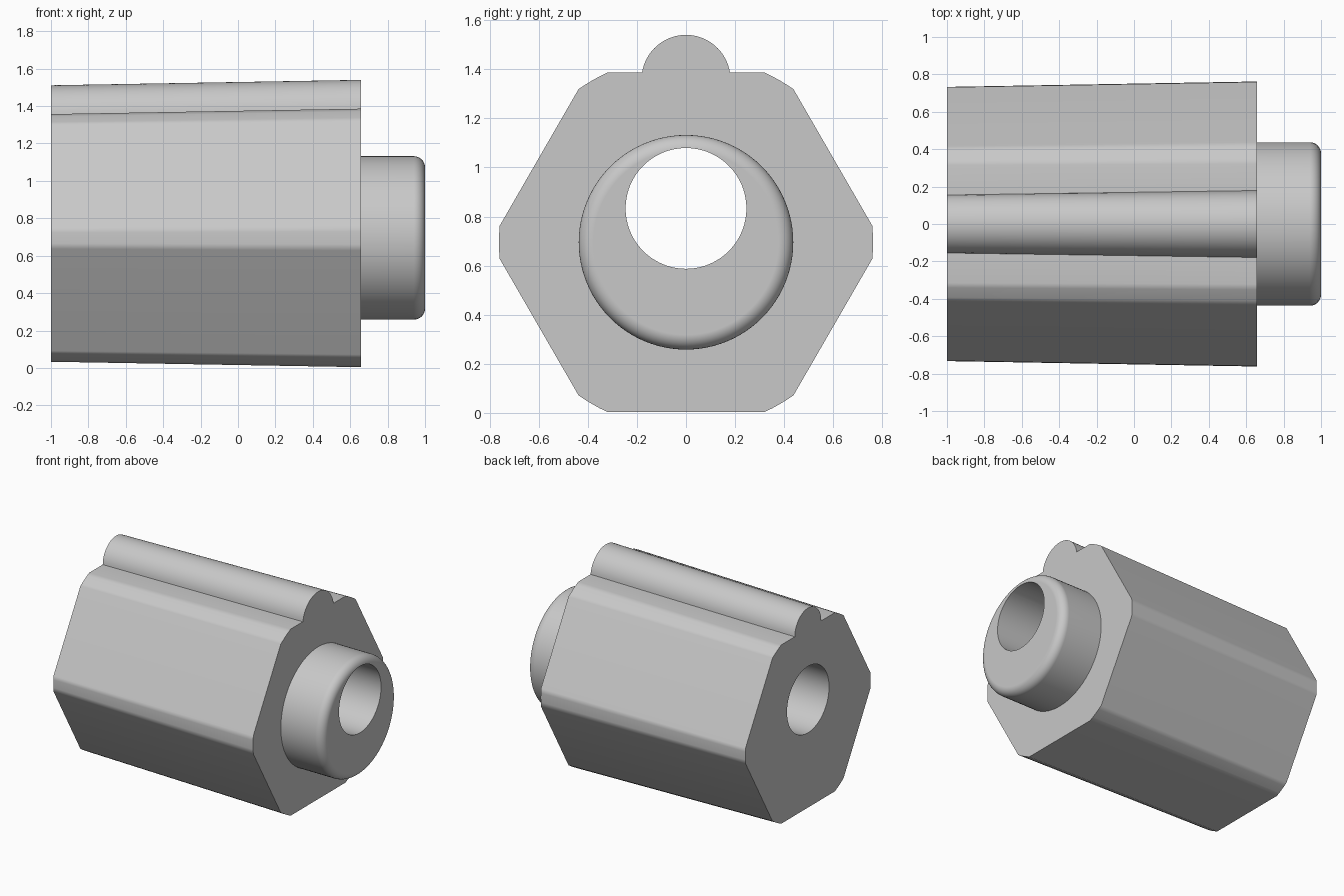
import bpy, bmesh
from math import sin, cos, acos, asin, pi, radians

if "Cube" in bpy.data.objects:
    bpy.data.objects.remove(bpy.data.objects["Cube"])

grey = bpy.data.materials.new("light grey")
grey.use_nodes = True
colour = (0.58, 0.58, 0.58, 1)
grey.diffuse_color = colour
grey.node_tree.nodes["Principled BSDF"].inputs["Base Color"].default_value = colour

AXIS_Z = 0.695
BORE_Z = 0.833
FACE_X = 0.657


def loft(name, rings):
    """Skin equal-sized closed rings of 3D points and cap both ends."""
    bm = bmesh.new()
    loops = [[bm.verts.new(p) for p in ring] for ring in rings]
    n = len(loops[0])
    for a, b in zip(loops, loops[1:]):
        for i in range(n):
            j = (i + 1) % n
            bm.faces.new((a[i], a[j], b[j], b[i]))
    bm.faces.new(loops[0])
    bm.faces.new(loops[-1])
    bmesh.ops.recalc_face_normals(bm, faces=bm.faces)
    mesh = bpy.data.meshes.new(name)
    bm.to_mesh(mesh)
    bm.free()
    mesh.materials.append(grey)
    obj = bpy.data.objects.new(name, mesh)
    bpy.context.collection.objects.link(obj)
    return obj


def circle(x, r, z, n=96):
    return [(x, r * cos(2 * pi * i / n), z + r * sin(2 * pi * i / n)) for i in range(n)]


def body_ring(x, apothem, radius, rib_radius, rib_top):
    """Hexagon with rounded-off corners and a round rib on the top flat."""
    half = acos(apothem / radius)
    rib_z = rib_top - rib_radius
    start = asin((AXIS_Z + apothem - rib_z) / rib_radius)
    steps = 32
    ring = []
    for i in range(steps + 1):
        t = start + (pi - 2 * start) * i / steps
        ring.append((x, rib_radius * cos(t), rib_z + rib_radius * sin(t)))
    for side in range(6):
        first = pi / 2 + side * pi / 3 + half
        for i in range(5):
            t = first + (pi / 3 - 2 * half) * i / 4
            ring.append((x, radius * cos(t), AXIS_Z + radius * sin(t)))
    return ring


# Tapered body with the rib along its top
body = loft("body", [body_ring(-1, 0.662, 0.733, 0.155, 1.511),
                     body_ring(FACE_X, 0.691, 0.762, 0.181, 1.54)])

# Round boss with a filleted end
boss_r, fillet = 0.437, 0.06
profile = [(FACE_X - 0.1, boss_r)]
for i in range(9):
    t = pi / 2 * i / 8
    profile.append((1 - fillet + fillet * sin(t), boss_r - fillet + fillet * cos(t)))
boss = loft("boss_tool", [circle(x, r, AXIS_Z) for x, r in profile])

# Off-centre bore through everything
bore = loft("bore_cutter", [circle(-1.2, 0.246, BORE_Z), circle(1.2, 0.246, BORE_Z)])

bpy.ops.object.select_all(action="DESELECT")
bpy.context.view_layer.objects.active = body
body.select_set(True)
for tool, operation in ((boss, "UNION"), (bore, "DIFFERENCE")):
    tool.hide_render = True
    mod = body.modifiers.new(tool.name, "BOOLEAN")
    mod.operation = operation
    mod.solver = "EXACT"
    mod.object = tool
    bpy.ops.object.modifier_apply(modifier=mod.name)
    bpy.data.objects.remove(tool)

# Smooth rounds with flats kept flat
bpy.ops.object.shade_smooth_by_angle(angle=radians(30))
weighted = body.modifiers.new("flat faces", "WEIGHTED_NORMAL")
weighted.keep_sharp = True
